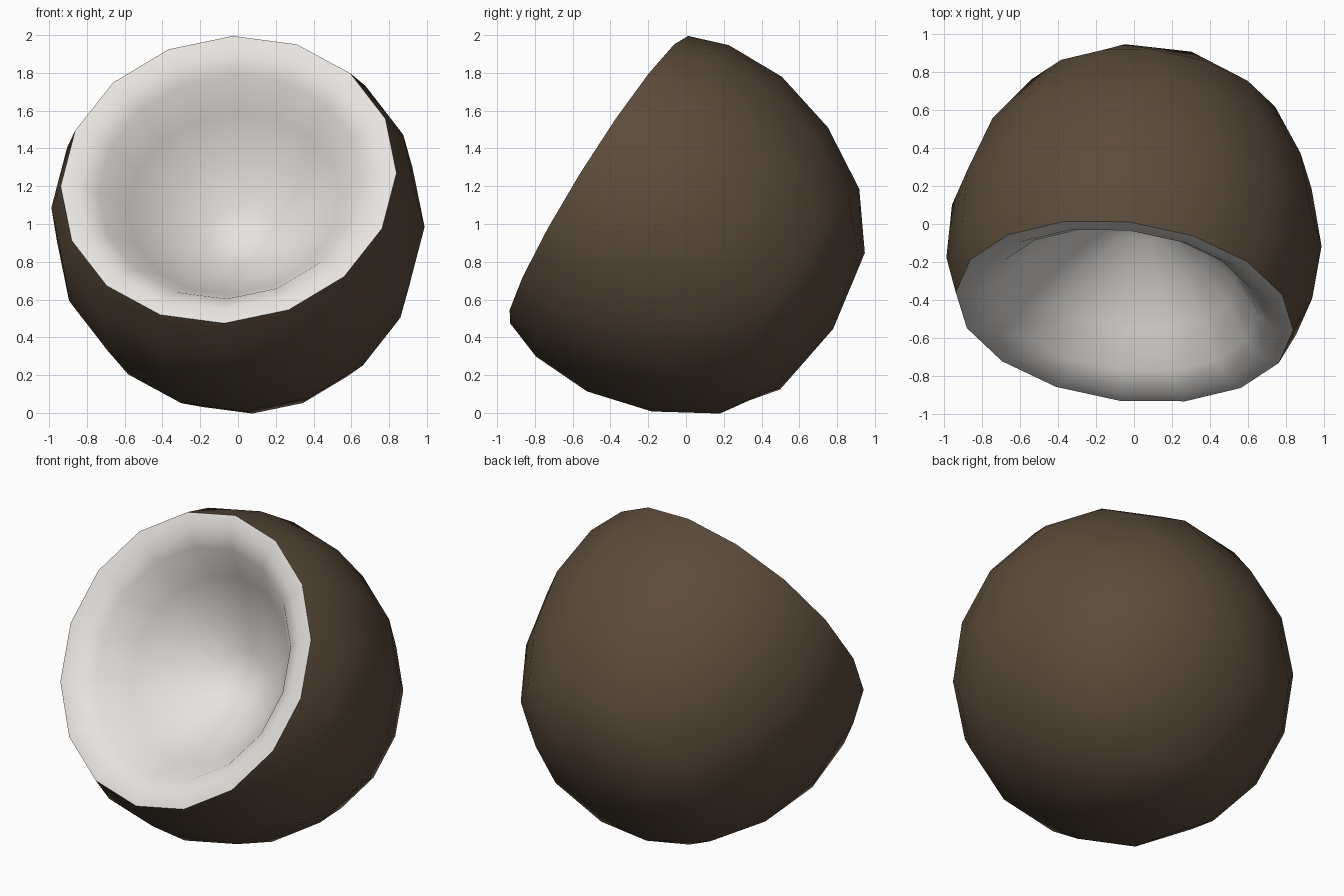
import bpy, bmesh, math
from mathutils import Vector, Matrix

if "Cube" in bpy.data.objects:
    bpy.data.objects.remove(bpy.data.objects["Cube"])

SEGMENTS = 16

# Local frame of the opening: origin at the rim centre, z pointing out of it
out = Vector((-0.115, -0.843, 0.526)).normalized()
side = Vector((0.993, -0.112, 0.039))
side = (side - out * side.dot(out)).normalized()
up = out.cross(side)
frame = Matrix((side, up, out)).transposed().to_4x4()
frame.translation = Vector((-0.05, -0.46, 1.235))


def revolve(name, profile, tip_depth, color, inward, lean=(0, 0)):
    """Turn (radius, depth, octagonal) rings around the axis, closed at a tip."""
    bm = bmesh.new()
    rings = []

    def vert(r, a, depth):
        return bm.verts.new((r * math.cos(a) + lean[0] * depth,
                             r * math.sin(a) + lean[1] * depth, -depth))

    for radius, depth, octagonal in profile:
        ring = []
        for i in range(SEGMENTS):
            flat = octagonal and i % 2 == 0
            r = radius * (math.cos(math.pi / 8) if flat else 1)
            ring.append(vert(r, 2 * math.pi * i / SEGMENTS, depth))
        rings.append(ring)
    tip = vert(0, 0, tip_depth)
    for i in range(SEGMENTS):
        j = (i + 1) % SEGMENTS
        for a, b in zip(rings, rings[1:]):
            bm.faces.new((a[i], b[i], b[j], a[j]))
        bm.faces.new((rings[-1][i], tip, rings[-1][j]))
    if inward:
        bmesh.ops.reverse_faces(bm, faces=bm.faces[:])
    for f in bm.faces:
        f.smooth = True
    bm.transform(frame)
    mesh = bpy.data.meshes.new(name)
    bm.to_mesh(mesh)
    bm.free()
    mat = bpy.data.materials.new(name + "_color")
    mat.diffuse_color = color
    mat.use_nodes = True
    mat.node_tree.nodes["Principled BSDF"].inputs["Base Color"].default_value = mat.diffuse_color
    mesh.materials.append(mat)
    obj = bpy.data.objects.new(name, mesh)
    bpy.context.collection.objects.link(obj)
    return obj


# Brown outer husk
revolve("husk",
        [(0.895, 0, False), (0.97, 0.21, False), (0.98, 0.54, False),
         (0.885, 0.89, False), (0.70, 1.205, False), (0.46, 1.39, True)],
        1.48, (0.105, 0.07, 0.043, 1), False, (0.005, -0.01))

# White flesh: rounded lip and a bowl-shaped hollow
revolve("flesh",
        [(0.895, 0, False), (0.81, 0.0, False), (0.70, 0.07, False),
         (0.565, 0.25, False), (0.39, 0.42, False), (0.19, 0.56, True)],
        0.62, (0.8, 0.77, 0.74, 1), True)
